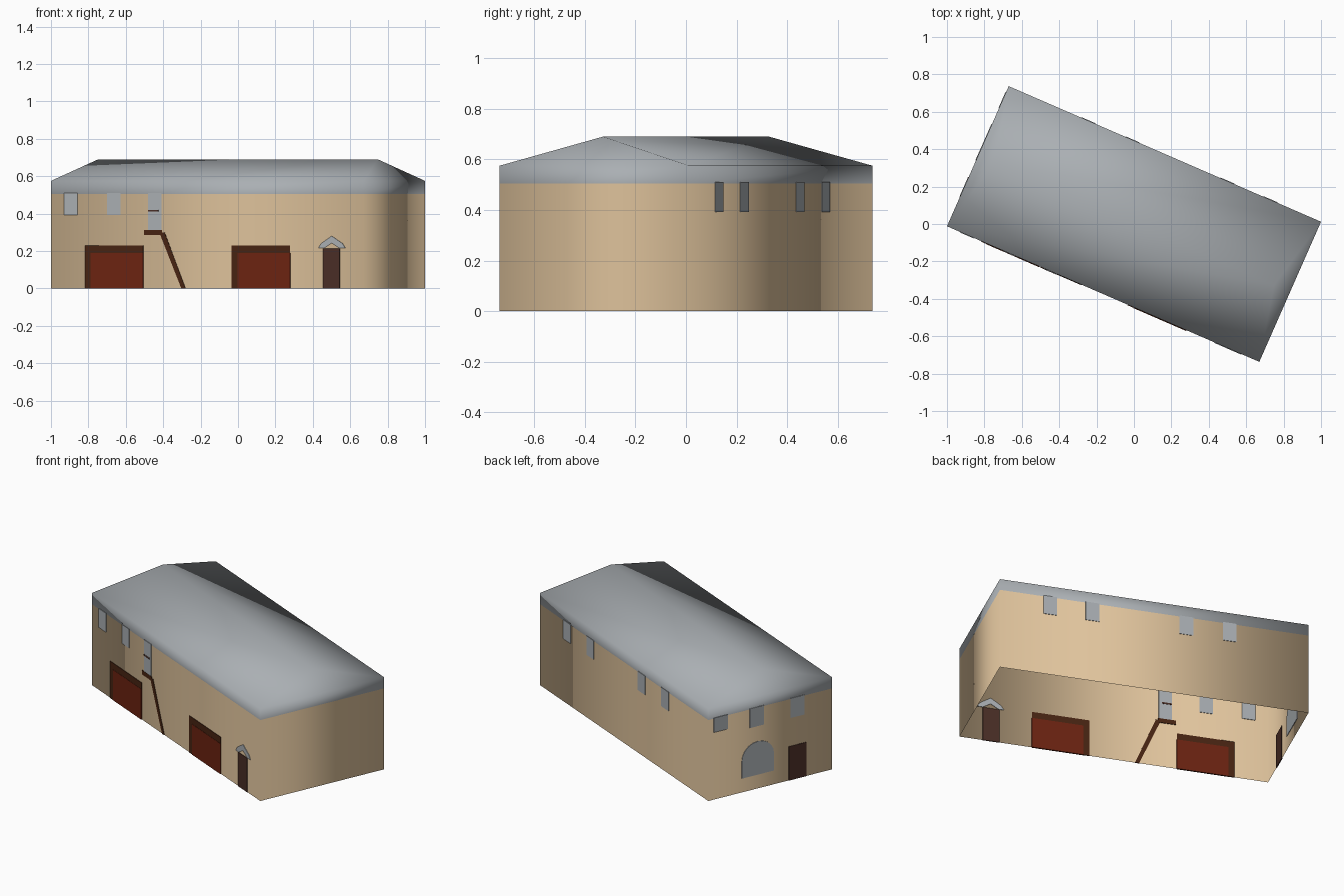
import bpy, bmesh, math
from mathutils import Vector

if "Cube" in bpy.data.objects:
    bpy.data.objects.remove(bpy.data.objects["Cube"])


def srgb(r, g, b):
    lin = [c / 255 / 12.92 if c / 255 < 0.04 else ((c / 255 + 0.055) / 1.055) ** 2.4 for c in (r, g, b)]
    return (*lin, 1)


def material(name, rgb):
    m = bpy.data.materials.new(name)
    m.diffuse_color = srgb(*rgb)
    m.use_nodes = True
    m.node_tree.nodes["Principled BSDF"].inputs["Base Color"].default_value = m.diffuse_color
    return m


TAN = material("tan_plaster", (222, 194, 155))
GREY = material("roof_grey", (170, 175, 179))
RED = material("red_brown_gate", (108, 35, 17))
FRAME = material("frame_brown", (72, 36, 18))
DARK = material("dark_wood", (74, 46, 38))

# footprint corners, counter-clockwise, and heights
A, D = Vector((-1, -0.012, 0)), Vector((0.67, -0.737, 0))
CORNERS = [A, D, -A, -D]
BAND_Z, EAVE_Z, RIDGE_Z = 0.505, 0.575, 0.69
RIDGE = Vector((0.748, -0.328, 0))


def finish(name, bm, mats):
    mesh = bpy.data.meshes.new(name)
    bm.to_mesh(mesh)
    bm.free()
    for m in mats:
        mesh.materials.append(m)
    ob = bpy.data.objects.new(name, mesh)
    bpy.context.collection.objects.link(ob)
    return ob


# walls, grey eave band and hipped roof: one smooth shell, open below
bm = bmesh.new()
rings = [[bm.verts.new(c + Vector((0, 0, z))) for c in CORNERS] for z in (0, BAND_Z, EAVE_Z)]
for low, high in zip(rings, rings[1:]):
    for i in range(4):
        j = (i + 1) % 4
        bm.faces.new((low[i], low[j], high[j], high[i]))
a, d, c, b = rings[-1]
up = Vector((0, 0, RIDGE_Z))
r0, r1 = bm.verts.new(up - RIDGE), bm.verts.new(up + RIDGE)
for f in ((a, d, r1, r0), (d, c, r1), (c, b, r0, r1), (b, a, r0)):
    bm.faces.new(f)
for f in bm.faces:
    f.smooth = True
    f.material_index = int(f.calc_center_median().z > BAND_Z)
finish("walls_and_roof", bm, [TAN, GREY])


def plate(name, wall, pts, mat, half=0.003):
    """Thin plate through a wall; pts are (distance along the wall, height)."""
    start, end = CORNERS[wall], CORNERS[(wall + 1) % 4]
    along = (end - start).normalized()
    out = along.cross(Vector((0, 0, 1)))
    bm = bmesh.new()
    back, front = [[bm.verts.new(start + along * u + Vector((0, 0, z)) + out * s) for u, z in pts]
                   for s in (-half, half)]
    bm.faces.new(front)
    bm.faces.new(back[::-1])
    n = len(pts)
    for i in range(n):
        j = (i + 1) % n
        bm.faces.new((back[i], back[j], front[j], front[i]))
    bmesh.ops.recalc_face_normals(bm, faces=bm.faces)
    return finish(name, bm, [mat])


def rect(u0, u1, z0, z1):
    return [(u0, z0), (u1, z0), (u1, z1), (u0, z1)]


def fx(x):
    """Front-view x to distance along the front wall."""
    return (x + 1) / 1.67 * (D - A).length


FRONT, BACK, END = 0, 2, 3

# two big gates with a lintel and one jamb
for i, x in enumerate((-0.818, -0.033)):
    plate(f"gate_frame_{i}", FRONT, rect(fx(x), fx(x + 0.312), 0, 0.23), FRAME)
    plate(f"gate_{i}", FRONT, rect(fx(x + 0.032), fx(x + 0.313), 0, 0.19), RED, 0.0045)

# small door with a pointed hood
plate("small_door", FRONT, rect(fx(0.455), fx(0.545), 0, 0.213), DARK)
plate("door_hood", FRONT, [(fx(x), z) for x, z in (
    (0.43, 0.215), (0.46, 0.215), (0.502, 0.243), (0.545, 0.215),
    (0.575, 0.215), (0.56, 0.24), (0.502, 0.28), (0.445, 0.24))], GREY)

# grey tabs hanging from the eave band on the front, and the tall loft hatch
for i, x in enumerate((-0.93, -0.7)):
    plate(f"front_tab_{i}", FRONT, rect(fx(x), fx(x + 0.072), 0.392, 0.51), GREY)
plate("loft_hatch", FRONT, rect(fx(-0.48), fx(-0.408), 0.31, 0.51), GREY)
plate("hatch_bar", FRONT, rect(fx(-0.48), fx(-0.425), 0.41, 0.42), DARK, 0.0045)
plate("hatch_sill", FRONT, rect(fx(-0.5), fx(-0.405), 0.285, 0.312), FRAME, 0.004)
plate("ladder", FRONT, [(fx(x), z) for x, z in (
    (-0.302, 0), (-0.28, 0), (-0.392, 0.3), (-0.42, 0.3))], FRAME)

# tabs on the back wall
for i, u in enumerate((0.296, 0.546, 1.1, 1.355)):
    plate(f"back_tab_{i}", BACK, rect(u - 0.04, u + 0.04, 0.392, 0.51), GREY)

# tabs, arched window and door on the left end wall
W = (CORNERS[0] - CORNERS[3]).length
for i, (t, z) in enumerate(((0.1, 0.42), (0.39, 0.39), (0.72, 0.388))):
    plate(f"end_tab_{i}", END, rect((t - 0.057) * W, (t + 0.057) * W, z, 0.51), GREY)
arch = [(0.27 * W, 0.087), (0.53 * W, 0.087)]
arch += [((0.4 + 0.13 * math.cos(k * math.pi / 10)) * W, 0.195 + 0.1 * math.sin(k * math.pi / 10))
         for k in range(11)]
plate("arched_window", END, arch, GREY)
plate("end_door", END, rect(0.65 * W, 0.79 * W, 0, 0.212), DARK)
